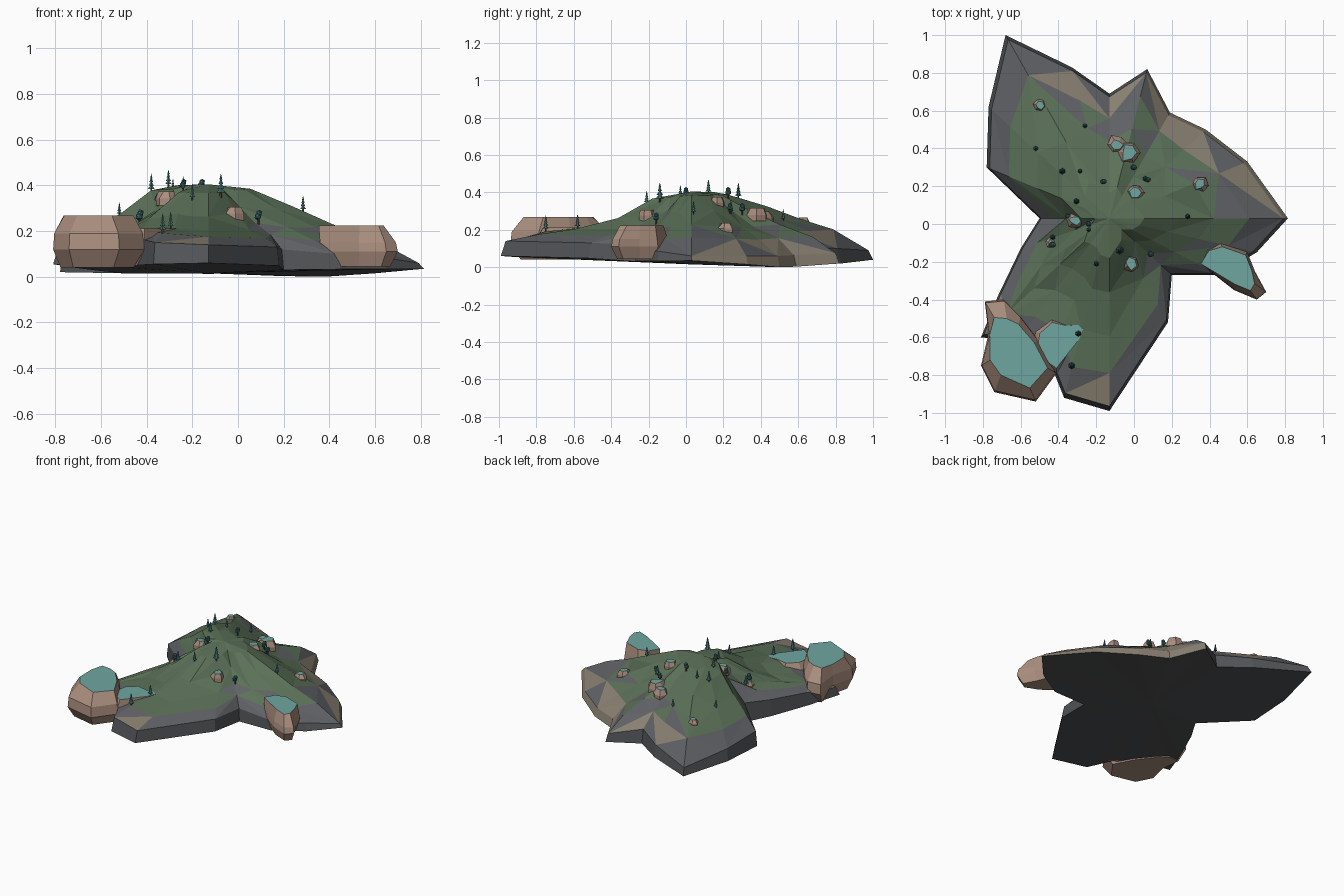
import bpy, bmesh, random
from math import cos, sin, pi, atan2, degrees
from mathutils import Vector
from mathutils.bvhtree import BVHTree

if "Cube" in bpy.data.objects:
    bpy.data.objects.remove(bpy.data.objects["Cube"])

random.seed(4)


def mat(name, c):
    m = bpy.data.materials.new(name)
    m.diffuse_color = (*c, 1)
    m.use_nodes = True
    m.node_tree.nodes["Principled BSDF"].inputs["Base Color"].default_value = m.diffuse_color
    return m


GREEN = mat("grass", (.105, .165, .098))
GREEN2 = mat("grass_dark", (.09, .14, .085))
GREY = mat("slate", (.115, .12, .13))
WALL = mat("dark_slate", (.085, .088, .095))
SAND = mat("sand", (.25, .215, .165))
UNDER = mat("underside", (.08, .083, .088))
ROCK = mat("rock", (.40, .27, .21))
TEAL = mat("moss_cap", (.16, .38, .35))
LEAF = mat("foliage", (.05, .145, .145))
TRUNK = mat("trunk", (.10, .06, .045))


def finish(bm, name, mats):
    bmesh.ops.recalc_face_normals(bm, faces=bm.faces)
    me = bpy.data.meshes.new(name)
    bm.to_mesh(me)
    for m in mats:
        me.materials.append(m)
    ob = bpy.data.objects.new(name, me)
    bpy.context.collection.objects.link(ob)
    return ob


# Shoreline: x, y, base z, rim z, steepness of the slope toward the peak
C = Vector((-.13, .03, .405))
SHORE = [
    (.815, .03, .035, .06, .85), (.60, .33, .015, .06, .9), (.38, .50, .0, .06, .95),
    (.19, .59, .003, .065, .95), (.07, .82, .02, .075, .9), (-.13, .69, .012, .11, .85),
    (-.33, .83, .02, .10, .8), (-.68, 1.0, .04, .09, .75), (-.77, .62, .03, .11, .95),
    (-.78, .30, .02, .12, .95), (-.50, .03, .015, .15, .9), (-.60, -.13, .025, .14, 1.2),
    (-.72, -.38, .04, .13, 1.7), (-.81, -.60, .055, .11, 2.2), (-.62, -.62, .05, .14, 2.4),
    (-.45, -.72, .05, .17, 2.5), (-.37, -.92, .055, .15, 2.5), (-.13, -.99, .06, .14, 2.4),
    (.18, -.52, .048, .13, 1.7), (.20, -.27, .03, .12, 1.1), (.45, -.27, .033, .10, 1.2),
    (.65, -.15, .033, .085, 1.1),
]
PLATEAU = (8, 9, 10)    # sectors of the high left shoulder
RINGS = [(.8, .24, 0), (.6, .43, .1), (.4, .68, .22), (.2, .93, .05)]

# Island: wall, sloped rings up to the peak, flat underside
bm = bmesh.new()
rows = [[bm.verts.new((x, y, b)) for x, y, b, r, k in SHORE],
        [bm.verts.new((C.x + (x - C.x) * .975, C.y + (y - C.y) * .975, r))
         for x, y, b, r, k in SHORE]]
for t, f, bump in RINGS:
    row = []
    for i, (x, y, b, r, k) in enumerate(SHORE):
        s = t * random.uniform(.96, 1.04)
        shelf = .08 * max(0, k - 1) * (1 - f ** k) + (bump if i in PLATEAU else 0)
        z = r + (C.z - r) * (f ** k + shelf) + random.uniform(-.006, .006) * t
        row.append(bm.verts.new((C.x + (x - C.x) * s, C.y + (y - C.y) * s, z)))
    rows.append(row)
peak, bottom = bm.verts.new(C), bm.verts.new((C.x, C.y, .015))
n = len(SHORE)


def ground_material(f, ring):
    p = f.calc_center_median() - C
    a = degrees(atan2(p.y, p.x))
    q = random.random()
    if ring == 0:
        return 4 if 2 < a < 75 else 3
    if ring == 1:
        return 4 if q < (.7 if 2 < a < 115 else .06) else 2
    if ring == 2:
        return 2 if q < .35 else (4 if q < .4 else 0)
    return 1 if q < .25 else 0


for i in range(n):
    j = (i + 1) % n
    for r in range(len(rows) - 1):
        a, b, c, d = rows[r][i], rows[r][j], rows[r + 1][j], rows[r + 1][i]
        if r == 0:
            tris = [(a, b, c, d)]
        elif (i + r) % 2:
            tris = [(a, b, c), (a, c, d)]
        else:
            tris = [(a, b, d), (b, c, d)]
        for t in tris:
            f = bm.faces.new(t)
            f.material_index = ground_material(f, r)
    bm.faces.new((rows[-1][i], rows[-1][j], peak))
    bm.faces.new((rows[0][j], rows[0][i], bottom)).material_index = 5
finish(bm, "island", [GREEN, GREEN2, GREY, WALL, SAND, UNDER])
tree = BVHTree.FromBMesh(bm)
bm.free()


def ground(x, y):
    hit = tree.ray_cast(Vector((x, y, 2)), Vector((0, 0, -1)))[0]
    return hit.z if hit else .1


# Rocks: outline (x, y, top scale) lofted through levels of (z, scale), moss on top
def rock(name, pts, levels, top_z):
    bm = bmesh.new()
    cx = sum(p[0] for p in pts) / len(pts)
    cy = sum(p[1] for p in pts) / len(pts)
    rows = [[bm.verts.new((cx + (x - cx) * s, cy + (y - cy) * s, z)) for x, y, t in pts]
            for z, s in levels]
    rows.append([bm.verts.new((cx + (x - cx) * t, cy + (y - cy) * t, top_z))
                 for x, y, t in pts])
    for lo, hi in zip(rows, rows[1:]):
        for i in range(len(pts)):
            j = (i + 1) % len(pts)
            bm.faces.new((lo[i], lo[j], hi[j], hi[i]))
    bm.faces.new(rows[0][::-1])
    bm.faces.new(rows[-1]).material_index = 1
    finish(bm, name, [ROCK, TEAL])
    bm.free()


rock("large_shore_rock",
     [(-.79, -.41, .65), (-.69, -.40, .6), (-.60, -.49, .75), (-.50, -.62, .8),
      (-.41, -.79, .8), (-.52, -.94, .75), (-.74, -.89, .62), (-.81, -.75, .7),
      (-.77, -.58, .95)],
     [(.04, .8), (.12, 1), (.19, .97)], .268)
rock("low_shore_rock",
     [(-.52, -.57, .8), (-.44, -.49, .75), (-.35, -.53, .9), (-.26, -.53, 1),
      (-.29, -.61, 1), (-.41, -.79, .85), (-.50, -.75, .75), (-.54, -.65, .75)],
     [(.05, .8), (.10, .97), (.165, 1)], .212)
rock("right_shore_rock",
     [(.45, -.09, .8), (.60, -.15, .85), (.64, -.25, .85), (.70, -.36, .62),
      (.65, -.40, .7), (.53, -.35, .7), (.35, -.21, .98), (.38, -.13, .9)],
     [(.045, .8), (.11, 1), (.15, .95)], .224)

for i, (x, y, r) in enumerate([(-.09, .42, .055), (-.03, .38, .07), (.01, .17, .045),
                               (.35, .21, .045), (-.5, .63, .033), (-.31, .02, .05),
                               (-.44, -.1, .03), (-.02, -.21, .047)]):
    g = ground(x, y)
    pts = []
    for k in range(6):
        s = r * random.uniform(.8, 1.1)
        pts.append((x + s * cos(k * pi / 3 + i), y + s * sin(k * pi / 3 + i),
                    random.uniform(.4, .8)))
    rock(f"hill_rock_{i + 1}", pts, [(g - .03, 1), (g, 1)], g + .008 + r * .45)


# Trees
def cone(bm, x, y, z, r1, r2, h, sides, m):
    res = bmesh.ops.create_cone(bm, cap_ends=True, segments=sides, radius1=r1,
                                radius2=r2, depth=h)
    bmesh.ops.translate(bm, verts=res["verts"], vec=(x, y, z + h / 2))
    for f in {f for v in res["verts"] for f in v.link_faces}:
        f.material_index = m


def conifer(name, x, y, h):
    bm = bmesh.new()
    g = ground(x, y)
    cone(bm, x, y, g - .01, h * .06, h * .05, h * .4, 5, 0)
    for k in range(4):
        cone(bm, x, y, g + h * (.18 + .19 * k), h * (.21 - .045 * k), 0, h * .27, 6, 1)
    finish(bm, name, [TRUNK, LEAF])
    bm.free()


def round_tree(name, x, y, h):
    bm = bmesh.new()
    g = ground(x, y)
    cone(bm, x, y, g - .01, h * .08, h * .06, h * .6, 5, 0)
    for k, (z, r) in enumerate([(.55, .28), (.80, .24)]):
        res = bmesh.ops.create_icosphere(bm, subdivisions=1, radius=h * r)
        bmesh.ops.translate(bm, verts=res["verts"], vec=(x + h * .08 * (k - .5), y, g + h * z))
        for f in {f for v in res["verts"] for f in v.link_faces}:
            f.material_index = 1
    finish(bm, name, [TRUNK, LEAF])
    bm.free()


for i, (x, y, h) in enumerate([(-.38, .28, .08), (-.305, .12, .075), (-.52, .40, .06),
                               (-.075, -.14, .10), (.06, .24, .07), (.285, .04, .07),
                               (-.33, -.75, .085), (-.295, -.58, .075), (-.26, .52, .06),
                               (-.285, .28, .06), (-.2, -.21, .07), (-.24, -.03, .06),
                               (-.43, -.07, .07)]):
    conifer(f"conifer_{i + 1}", x, y, h)
for i, (x, y, h) in enumerate([(-.16, .225, .06), (0, .30, .06), (.09, -.16, .06),
                               (-.24, .0, .055), (-.35, .04, .055), (.075, .235, .055),
                               (-.43, -.11, .065)]):
    round_tree(f"round_tree_{i + 1}", x, y, h)
